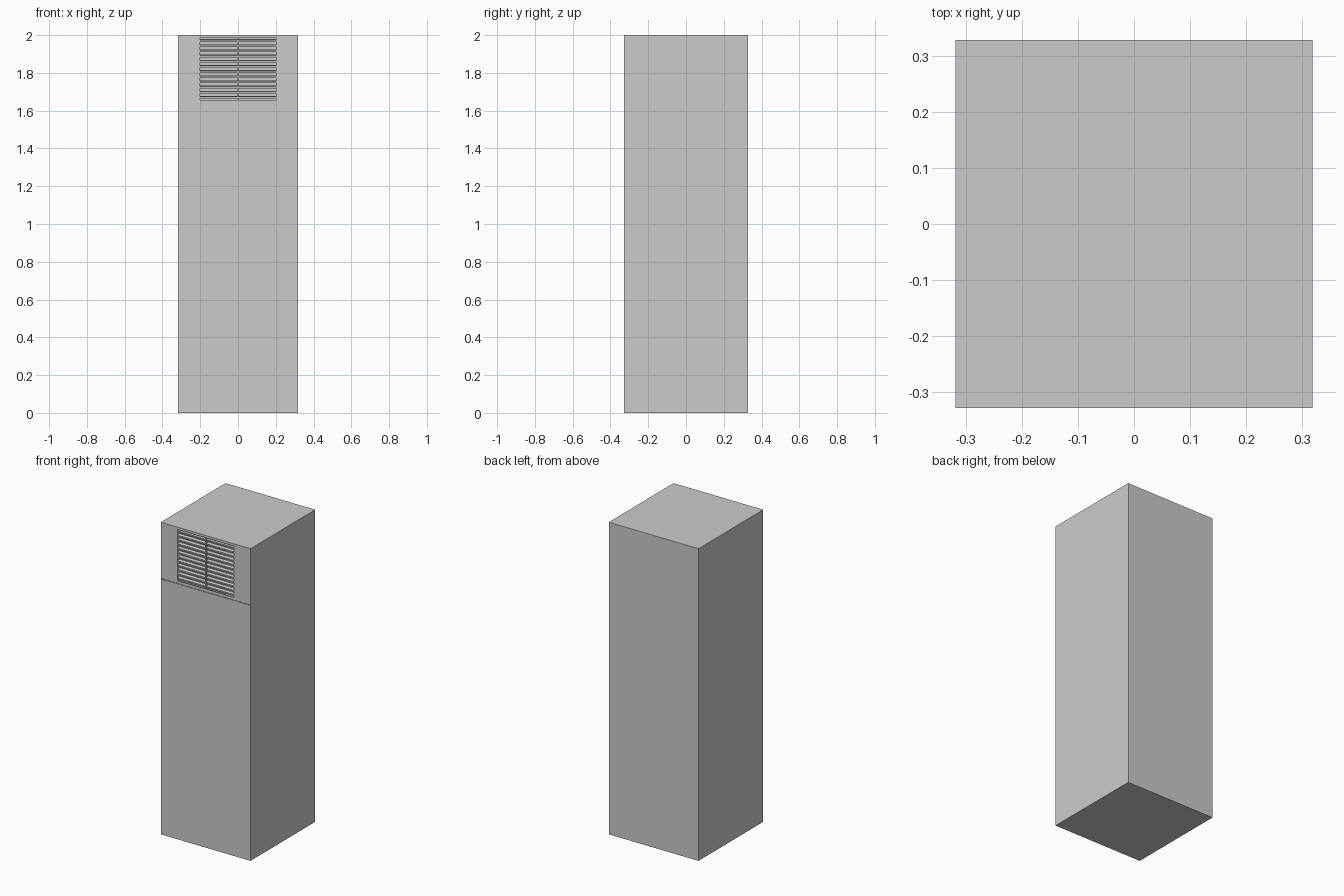
import bpy, bmesh
from mathutils import Matrix, Vector

if "Cube" in bpy.data.objects:
    bpy.data.objects.remove(bpy.data.objects["Cube"])

W, D, H = 0.636, 0.655, 2.0
FRONT = -D / 2
VENT_X, VENT_Z0, VENT_Z1 = 0.2, 1.657, 1.985   # vent opening
SEAM_Z0, SEAM_Z1 = 1.637, 1.639                # gap under the vent panel


def new_object(name, bm):
    mesh = bpy.data.meshes.new(name)
    bm.to_mesh(mesh)
    bm.free()
    obj = bpy.data.objects.new(name, mesh)
    bpy.context.collection.objects.link(obj)
    return obj


def box(name, size, loc, tilt=0.0):
    bm = bmesh.new()
    bmesh.ops.create_cube(bm, size=1, matrix=Matrix.Translation(loc)
                          @ Matrix.Rotation(tilt, 4, 'X')
                          @ Matrix.Diagonal((*size, 1)))
    return new_object(name, bm)


# Sheet-metal cabinet, cut open at the vent and along the panel seam
bm = bmesh.new()
bmesh.ops.create_cube(bm, size=1, matrix=Matrix.Translation((0, 0, H / 2))
                      @ Matrix.Diagonal((W, D, H, 1)))
cuts = [(Vector((x, 0, 0)), Vector((1, 0, 0))) for x in (-VENT_X, VENT_X)]
cuts += [(Vector((0, 0, z)), Vector((0, 0, 1)))
         for z in (SEAM_Z0, SEAM_Z1, VENT_Z0, VENT_Z1)]
for co, no in cuts:
    bmesh.ops.bisect_plane(bm, geom=bm.verts[:] + bm.edges[:] + bm.faces[:],
                           plane_co=co, plane_no=no)


def is_open(face):
    c = face.calc_center_median()
    if c.y > FRONT + 0.001:
        return False
    in_seam = SEAM_Z0 < c.z < SEAM_Z1
    in_vent = abs(c.x) < VENT_X and VENT_Z0 < c.z < VENT_Z1
    return in_seam or in_vent


bmesh.ops.delete(bm, geom=[f for f in bm.faces if is_open(f)], context='FACES')
cabinet = new_object("cabinet", bm)
solid = cabinet.modifiers.new("sheet_thickness", 'SOLIDIFY')
solid.thickness = 0.003
solid.offset = -1

# Vent louvres and the central upright
COUNT = 12
pitch = (VENT_Z1 - VENT_Z0) / COUNT
for i in range(COUNT):
    z = VENT_Z0 + (i + 0.5) * pitch
    box(f"vent_slat_{i + 1}", (2 * VENT_X, 0.02, 0.011),
        (0, FRONT + 0.0125, z), tilt=0.2)
box("vent_upright", (0.006, 0.02, VENT_Z1 - VENT_Z0),
    (0, FRONT + 0.011, (VENT_Z0 + VENT_Z1) / 2))
